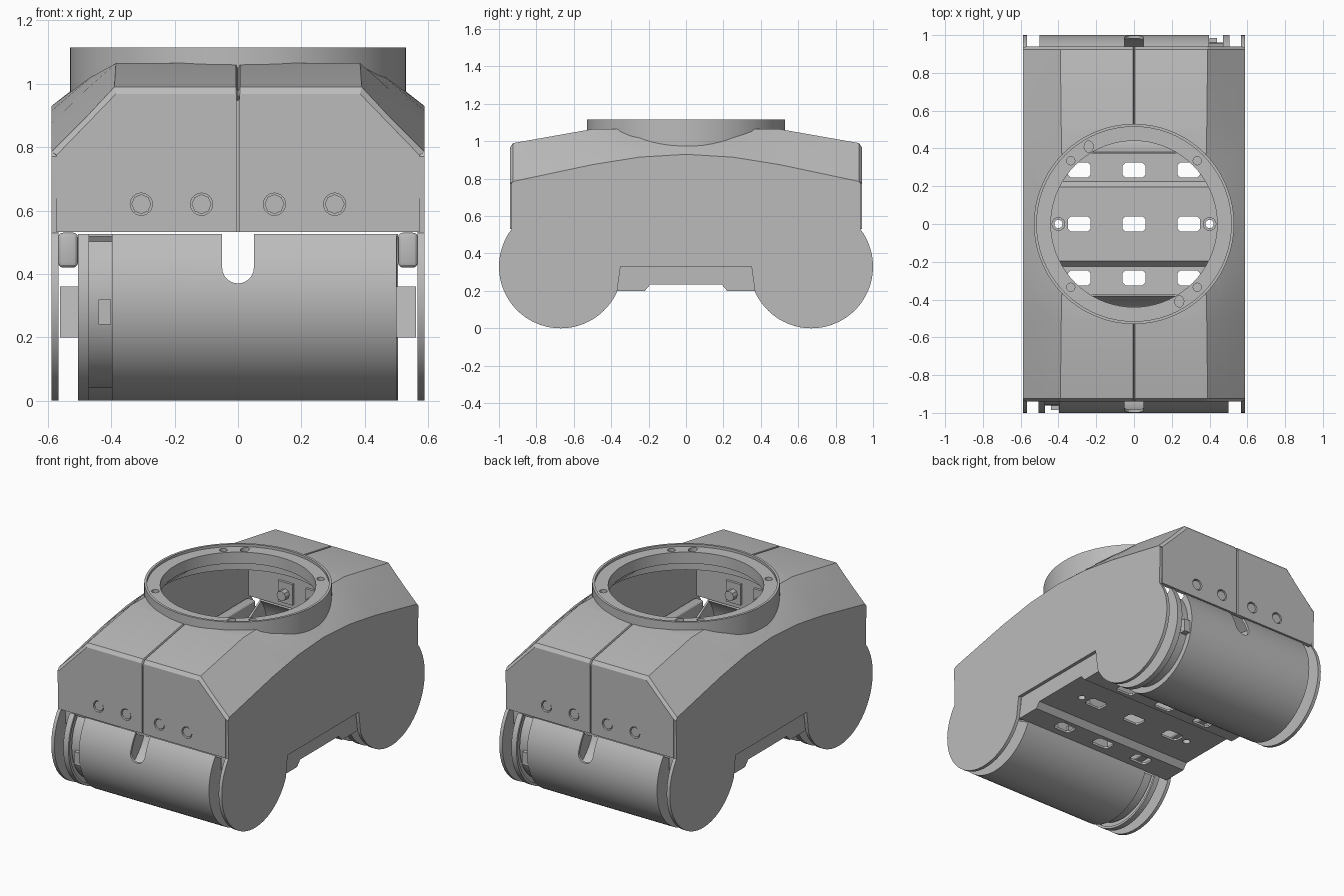
import bpy, bmesh, math
from mathutils import Matrix

if "Cube" in bpy.data.objects:
    bpy.data.objects.remove(bpy.data.objects["Cube"], do_unlink=True)

grey = bpy.data.materials.new("plain grey")
grey.use_nodes = True
grey.diffuse_color = (0.5, 0.5, 0.5, 1)
for node in grey.node_tree.nodes:
    if node.type == 'BSDF_PRINCIPLED':
        node.inputs["Base Color"].default_value = grey.diffuse_color

X = 0.588            # half width
WY, WZ, R = 0.67, 0.33, 0.33   # drum centre and radius


def activate(o):
    bpy.ops.object.select_all(action='DESELECT')
    o.select_set(True)
    bpy.context.view_layer.objects.active = o


def apply(o, kind, **props):
    activate(o)
    m = o.modifiers.new(kind.lower(), kind)
    for k, v in props.items():
        setattr(m, k, v)
    bpy.ops.object.modifier_apply(modifier=m.name)


def finish(o, angle=25):
    activate(o)
    bpy.ops.object.shade_smooth_by_angle(angle=math.radians(angle))
    return o


def make(name, bm, fix=True):
    if fix:
        bmesh.ops.recalc_face_normals(bm, faces=bm.faces)
    me = bpy.data.meshes.new(name)
    bm.to_mesh(me)
    bm.free()
    me.materials.append(grey)
    o = bpy.data.objects.new(name, me)
    bpy.context.collection.objects.link(o)
    return o


def prism(name, pts, axis, lo, hi):
    """Extrude a closed outline along an axis."""
    place = {'x': lambda a, b, t: (t, a, b), 'y': lambda a, b, t: (a, t, b),
             'z': lambda a, b, t: (a, b, t)}[axis]
    bm = bmesh.new()
    rings = [[bm.verts.new(place(a, b, t)) for a, b in pts] for t in (lo, hi)]
    n = len(pts)
    for r in rings:
        bm.faces.new(r)
    for i in range(n):
        j = (i + 1) % n
        bm.faces.new((rings[0][i], rings[0][j], rings[1][j], rings[1][i]))
    return make(name, bm)


def box(name, x, y, z):
    return prism(name, [(x[0], y[0]), (x[1], y[0]), (x[1], y[1]), (x[0], y[1])], 'z', *z)


def circle(cx, cy, rx, ry=None, n=24):
    ry = ry or rx
    return [(cx + rx * math.cos(math.tau * i / n), cy + ry * math.sin(math.tau * i / n))
            for i in range(n)]


def arc(r, a0, a1, n=40):
    """Points on the back drum circle in the y-z plane."""
    angles = [math.radians(a0 + (a1 - a0) * i / n) for i in range(n + 1)]
    return [(WY + r * math.cos(a), WZ + r * math.sin(a)) for a in angles]


def grid(name, rows, thick, side):
    """Skin rows of points and thicken the sheet."""
    bm = bmesh.new()
    vs = [[bm.verts.new(p) for p in row] for row in rows]
    for a, b in zip(vs, vs[1:]):
        for i in range(len(a) - 1):
            bm.faces.new((a[i], a[i + 1], b[i + 1], b[i]))
    o = make(name, bm, fix=False)
    apply(o, 'SOLIDIFY', thickness=thick, offset=side)
    return o


def strip(name, pts, x0, x1, thick=0.015):
    return grid(name, [[(x0, y, z), (x1, y, z)] for y, z in pts], thick, 1)


def cut(o, cutters):
    for c in cutters:
        apply(o, 'BOOLEAN', object=c, operation='DIFFERENCE', solver='EXACT')
        bpy.data.objects.remove(c, do_unlink=True)


def turned(o, name):
    """Copy turned half way round z."""
    c = o.copy()
    c.data = o.data.copy()
    c.name = name
    c.data.transform(Matrix.Rotation(math.pi, 4, 'Z'))
    bpy.context.collection.objects.link(c)
    return c


# Roof: y, then side, chamfer middle and top edge as x, z
stations = [(0.94, (0.572, 0.775), (0.48, 0.870), (0.385, 0.968)),
            (0.925, (X, 0.785), (0.485, 0.888), (0.39, 0.99)),
            (0.5, (X, 0.875), (0.475, 0.985), (0.385, 1.065)),
            (0.25, (X, 0.915), (0.465, 1.02), (0.38, 1.065)),
            (0.0, (X, 0.93), (0.46, 1.03), (0.38, 1.065))]
rows = []
for s, group in ((-1, stations), (1, stations[-2::-1])):
    for y, *half in group:
        top = half[-1][1]
        half = half + [(0.006, top)]
        row = [(-x, s * y, z) for x, z in half] + [(0, s * y, top - 0.014)]
        rows.append(row + [(x, s * y, z) for x, z in reversed(half)])
roof = grid("roof_shell", rows, 0.02, -1)
cut(roof, [prism("cutter", circle(0, 0, 0.5, n=64), 'z', 0.8, 1.3)])
finish(roof)

# Side plates with two round lobes
half = [(y, h[0][1]) for y, *h in reversed(stations[1:])]
half += [(0.937, 0.77), (0.934, 0.54)] + arc(R, 37, -156, 44) + [(0.35, 0.33)]
outline = half + [(-y, z) for y, z in reversed(half[1:])]
for s, name in ((1, "left_side_plate"), (-1, "right_side_plate")):
    plate = prism(name, outline, 'x', *sorted((s * 0.567, s * X)))
    finish(plate)

# Top ring with raised rim
profile = [(0.44, 1.03), (0.44, 1.1), (0.515, 1.1), (0.515, 1.115),
           (0.53, 1.115), (0.53, 0.955), (0.515, 0.955), (0.515, 1.03)]
bm = bmesh.new()
N = 72
hoops = [[bm.verts.new((x, y, z)) for r, z in profile for x, y in [
    (r * math.cos(math.tau * i / N), r * math.sin(math.tau * i / N))]] for i in range(N)]
for i in range(N):
    a, b = hoops[i], hoops[(i + 1) % N]
    for k in range(len(profile)):
        m = (k + 1) % len(profile)
        bm.faces.new((a[k], a[m], b[m], b[k]))
ring = make("top_ring", bm)
spots = [(sx * 0.335, sy * 0.335, 0.022, 0.022) for sx in (-1, 1) for sy in (-1, 1)]
spots += [(-0.24, 0.41, 0.024, 0.03), (0.24, -0.41, 0.024, 0.03)]
cut(ring, [prism("cutter", circle(x, y, a, b, 16), 'z', 1.07, 1.2) for x, y, a, b in spots])
finish(ring)

# End panels with seam and bolt recesses
bolts = (-0.305, -0.115, 0.115, 0.305)
edge = [(0.572, 0.532), (0.572, 0.775), (0.385, 0.968)]
panel = prism("front_panel", edge + [(-x, z) for x, z in reversed(edge)], 'y', -0.94, -0.915)
cut(panel, [prism("cutter", circle(x, 0.62, 0.035), 'y', -1, -0.9) for x in bolts]
    + [box("cutter", (-0.004, 0.004), (-1, -0.928), (0.4, 1.1))])
finish(panel)
turned(panel, "back_panel")
for i, x in enumerate(bolts):
    bolt = prism("front_bolt_%d" % i, circle(x, 0.62, 0.031, n=8), 'y', -0.934, -0.86)
    turned(bolt, "back_bolt_%d" % i)
    mount = box("front_bolt_mount_%d" % i, (x - 0.05, x + 0.05), (-0.915, -0.9), (0.56, 0.69))
    turned(mount, "back_bolt_mount_%d" % i)

# Stepped floor with slots
step = [(0.19, 0.235), (0.22, 0.2), (0.375, 0.2)]
floor_line = [(-y, z) for y, z in reversed(step)] + step
floor = strip("floor_plate", floor_line, -0.505, 0.505)
holes = []
for x in (-0.29, 0, 0.29):
    for y in (-0.285, 0, 0.285):
        w, h, c = 0.06, 0.04, 0.015
        pts = [(w, c - h), (w, h - c), (w - c, h), (c - w, h),
               (-w, h - c), (-w, c - h), (c - w, -h), (w - c, -h)]
        holes.append(prism("cutter", [(x + a, y + b) for a, b in pts], 'z', 0, 0.4))
holes += [prism("cutter", circle(s * 0.4, 0, 0.022), 'z', 0, 0.4) for s in (-1, 1)]
cut(floor, holes)
for s, side in ((1, "left"), (-1, "right")):
    washer = prism(side + "_floor_washer", circle(s * 0.4, 0, 0.036), 'z', 0.245, 0.262)
    cut(washer, [prism("cutter", circle(s * 0.4, 0, 0.022), 'z', 0, 0.4)])
    finish(washer)
    # Sill and rail between floor and side plate
    span = sorted((s * 0.5, s * 0.562))
    prism(side + "_sill", floor_line + [(0.35, 0.36), (-0.35, 0.36)], 'x', *span)
    rail = box(side + "_rail", sorted((s * 0.505, s * 0.567)), (-0.9, 0.9), (0.42, 0.53))
    apply(rail, 'BEVEL', width=0.015, segments=3)
    finish(rail)

# Drum shells: main part, belt groove and flange, open at the top
parts = [("drum", R, -0.5, 0.397), ("groove", 0.29, 0.39, 0.475), ("flange", R, 0.47, 0.505)]
for name, r, x0, x1 in parts:
    shell = strip("back_" + name, arc(r, -156.5, 36.5, 48), x0, x1)
    if name == "drum":
        cut(shell, [prism("cutter", [(0.05, 0.7), (-0.05, 0.7)] + [
            (-0.05 * math.cos(math.pi * i / 12), 0.42 - 0.05 * math.sin(math.pi * i / 12))
            for i in range(13)], 'y', 0.8, 1.1)])
    finish(shell)
    turned(shell, "front_" + name)
for i, x in enumerate((-0.5, 0.382, 0.49)):
    cap = prism("back_drum_cap_%d" % i, arc(R - 0.008, -156, 36, 48), 'x', x, x + 0.012)
    finish(cap)
    turned(cap, "front_drum_cap_%d" % i)
block = box("back_belt_guide", (0.4, 0.44), (0.9, 0.985), (0.24, 0.32))
turned(block, "front_belt_guide")
